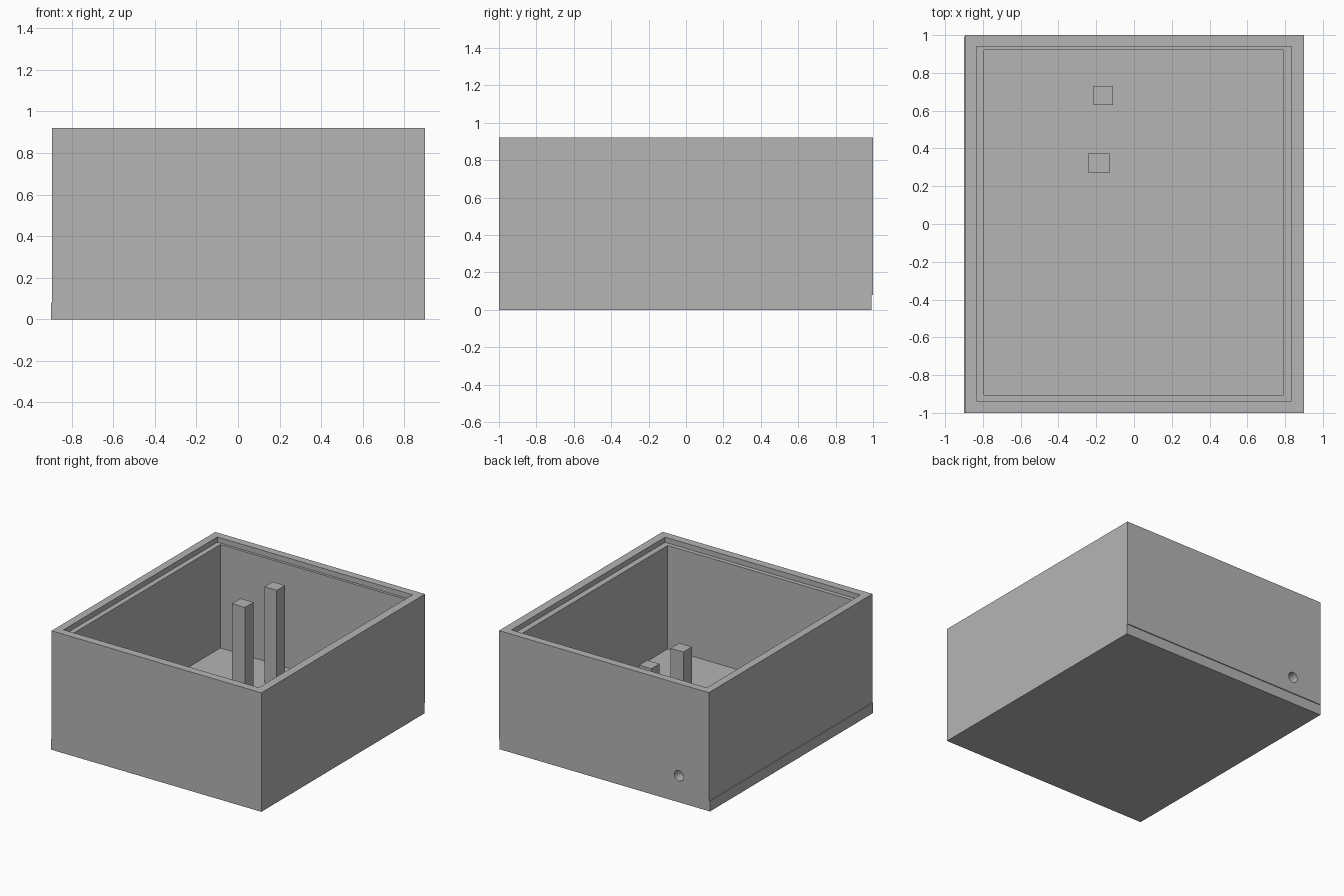
import bpy, bmesh, math

if "Cube" in bpy.data.objects:
    bpy.data.objects.remove(bpy.data.objects["Cube"])

grey = bpy.data.materials.new("plain grey")
grey.diffuse_color = (0.46, 0.46, 0.46, 1)
grey.use_nodes = True
grey.node_tree.nodes["Principled BSDF"].inputs["Base Color"].default_value = grey.diffuse_color


def make_object(name, bm):
    bmesh.ops.recalc_face_normals(bm, faces=bm.faces)
    mesh = bpy.data.meshes.new(name)
    bm.to_mesh(mesh)
    bm.free()
    mesh.materials.append(grey)
    obj = bpy.data.objects.new(name, mesh)
    bpy.context.collection.objects.link(obj)
    return obj


def ring(bm, x0, x1, y0, y1, z):
    return [bm.verts.new((x, y, z)) for x, y in ((x0, y0), (x1, y0), (x1, y1), (x0, y1))]


def bridge(bm, a, b):
    for i in range(4):
        j = (i + 1) % 4
        bm.faces.new((a[i], a[j], b[j], b[i]))


def box(name, x0, x1, y0, y1, z0, z1):
    bm = bmesh.new()
    low, high = ring(bm, x0, x1, y0, y1, z0), ring(bm, x0, x1, y0, y1, z1)
    bm.faces.new(low)
    bm.faces.new(high)
    bridge(bm, low, high)
    return make_object(name, bm)


FLOOR, LEDGE, RIM = 0.08, 0.88, 0.92

# Floor slab, slightly offset from the walls above it
box("floor_slab", -0.9, 0.9, -1, 0.993, 0, FLOOR)

# Four walls as one closed frame with a lid ledge inside the rim
outer = (-0.895, 0.9, -1, 1)
rebate = (-0.835, 0.835, -0.938, 0.94)
inner = (-0.795, 0.79, -0.905, 0.92)
bm = bmesh.new()
rings = [ring(bm, *rect, z) for rect, z in (
    (outer, FLOOR), (outer, RIM), (rebate, RIM),
    (rebate, LEDGE), (inner, LEDGE), (inner, FLOOR))]
for i, r in enumerate(rings):
    bridge(bm, r, rings[(i + 1) % len(rings)])
walls = make_object("walls", bm)

# Round cable hole through the back wall
bpy.ops.mesh.primitive_cylinder_add(vertices=32, radius=0.04, depth=0.3,
                                    location=(-0.64, 0.96, 0.21),
                                    rotation=(math.pi / 2, 0, 0))
cutter = bpy.context.object
cutter.name = "hole_cutter"
cutter.data.materials.append(grey)
cutter.hide_render = True
hole = walls.modifiers.new("cable hole", "BOOLEAN")
hole.operation, hole.solver, hole.object = "DIFFERENCE", "EXACT", cutter
bpy.ops.object.select_all(action="DESELECT")
walls.select_set(True)
bpy.context.view_layer.objects.active = walls
bpy.ops.object.modifier_apply(modifier=hole.name)
bpy.data.objects.remove(cutter)
bpy.ops.object.shade_smooth_by_angle(angle=math.radians(30))

# Two square posts standing on the floor
box("front_post", -0.24, -0.13, 0.27, 0.375, FLOOR, 0.82)
box("back_post", -0.215, -0.11, 0.63, 0.73, FLOOR, 0.82)
